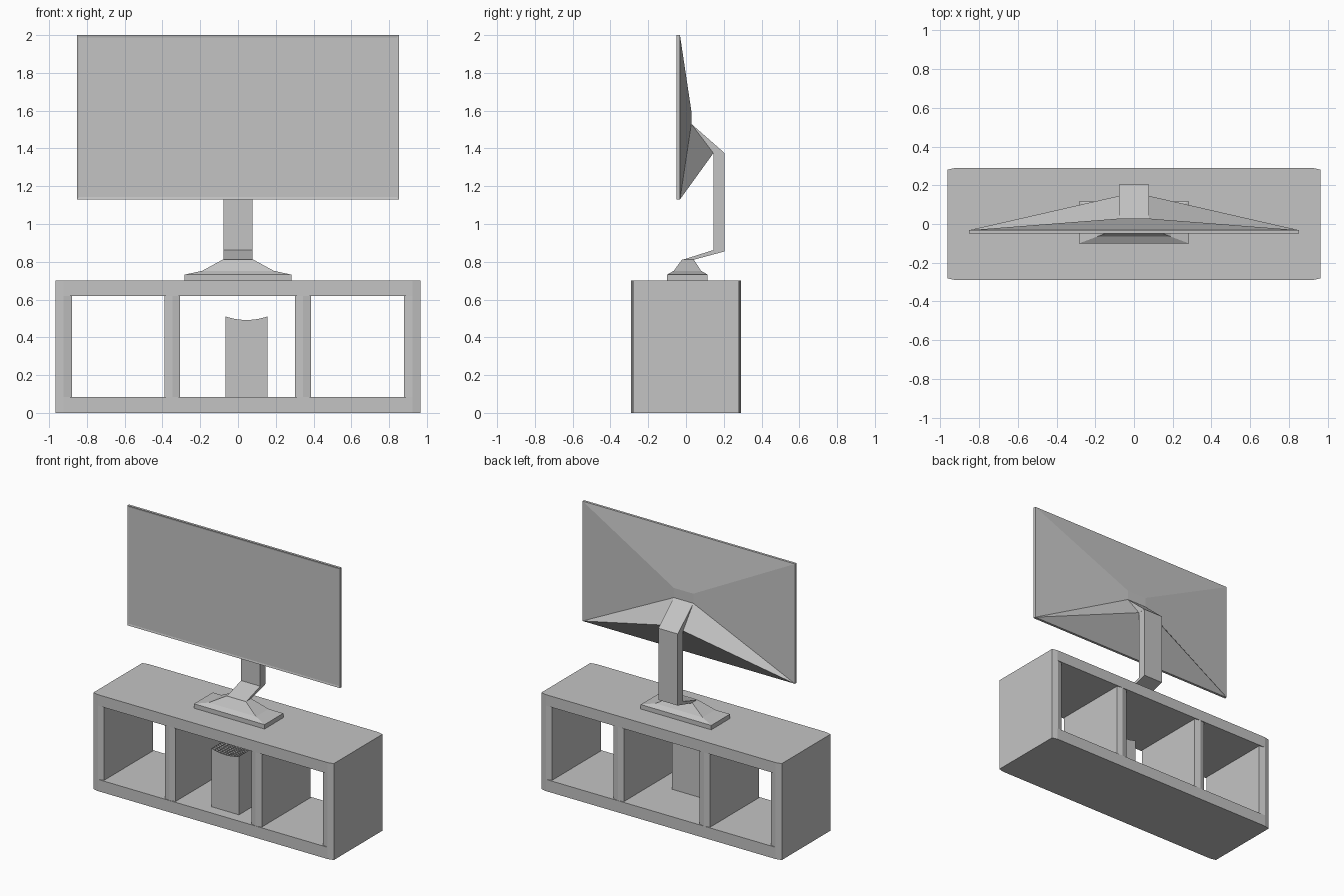
import bpy, bmesh, math

if "Cube" in bpy.data.objects:
    bpy.data.objects.remove(bpy.data.objects["Cube"])

grey = bpy.data.materials.new("plain_grey")
grey.diffuse_color = (0.55, 0.55, 0.55, 1)
grey.use_nodes = True
grey.node_tree.nodes["Principled BSDF"].inputs["Base Color"].default_value = grey.diffuse_color


def finish(name, bm):
    bmesh.ops.recalc_face_normals(bm, faces=bm.faces)
    me = bpy.data.meshes.new(name)
    bm.to_mesh(me)
    bm.free()
    me.materials.append(grey)
    ob = bpy.data.objects.new(name, me)
    bpy.context.collection.objects.link(ob)
    return ob


def loft(rings):
    """Join closed rings of equal length and cap both ends."""
    bm = bmesh.new()
    rows = [[bm.verts.new(p) for p in r] for r in rings]
    n = len(rows[0])
    for a, b in zip(rows, rows[1:]):
        for i in range(n):
            j = (i + 1) % n
            bm.faces.new((a[i], a[j], b[j], b[i]))
    bm.faces.new(rows[0])
    bm.faces.new(rows[-1])
    return bm


def prism_z(name, outline, z0, z1):
    return finish(name, loft([[(x, y, z) for x, y in outline] for z in (z0, z1)]))


def prism_x(name, outline, x0, x1):
    return finish(name, loft([[(x, y, z) for y, z in outline] for x in (x0, x1)]))


def rect(x0, x1, y0, y1):
    return [(x0, y0), (x1, y0), (x1, y1), (x0, y1)]


# Cabinet boards with clipped corners
W, D = 0.965, 0.29
board = [(-W, -D + .01), (-W + .042, -D), (W - .042, -D), (W, -D + .01),
         (W, D - .01), (W - .042, D), (-W + .042, D), (-W, D - .01)]
prism_z("cabinet_bottom", board, 0, 0.085)
prism_z("cabinet_top", board, 0.62, 0.70)

# Cabinet uprights, with a shallow ridge on the front and back edges
for name, x0, x1 in (("cabinet_left_side", -W, -.88), ("left_divider", -.39, -.306),
                     ("right_divider", .303, .387), ("cabinet_right_side", .88, W)):
    m = (x0 + x1) / 2
    prism_z(name, [(x0, -D + .01), (m, -D), (x1, -D + .01),
                   (x1, D - .01), (m, D), (x0, D - .01)], 0.085, 0.62)

# Stand base, stepped and tapering
levels = ((.283, -.10, .115, .70), (.283, -.10, .115, .732),
          (.19, -.065, .08, .752), (.078, -.02, .04, .813))
finish("stand_base", loft([[(x, y, z) for x, y in rect(-w, w, y0, y1)]
                           for w, y0, y1, z in levels]))

# Bent stand neck
prism_x("stand_neck", [(-.02, .81), (.03, .808), (.205, .855), (.205, 1.375),
                       (.145, 1.375), (.145, .862)], -.077, .077)

# Screen panel with a recessed display
bm = loft([[(x, y, z) for x, z in rect(-.853, .853, 1.13, 2.0)] for y in (-.05, -.032)])
bmesh.ops.recalc_face_normals(bm, faces=bm.faces)
front = [f for f in bm.faces if f.normal.y < -.9]
bmesh.ops.inset_region(bm, faces=front, thickness=.017, depth=-.003)
finish("screen_panel", bm)

# Screen back: faceted shell with a mounting hump, mirrored left to right
bm = bmesh.new()
pts = {"T": (.853, -.032, 2.0), "L": (.853, -.032, 1.13), "U": (.078, .028, 1.60),
       "A": (.078, .028, 1.53), "B": (.078, .205, 1.375), "C": (.078, .145, 1.375)}
R = {k: bm.verts.new(p) for k, p in pts.items()}
M = {k: bm.verts.new((-p[0], p[1], p[2])) for k, p in pts.items()}
for S in (R, M):
    for tri in ("TLA", "TAU", "LCA", "ABC"):
        bm.faces.new([S[k] for k in tri])
for a, b in ("TU", "UA", "AB", "BC", "CL", "LT"):
    bm.faces.new((R[a], R[b], M[b], M[a]))
finish("screen_back", bm)

# Console tower with a dished, vented top
X0, X1, Y0, Y1, NX, NY = -.065, .155, -.21, -.06, 10, 7
xs = [X0 + (X1 - X0) * i / NX for i in range(NX + 1)]
dish = [(x, .492 + .018 * (2 * i / NX - 1) ** 2) for i, x in enumerate(xs)]
outline = [(X1, .085), (X0, .085)] + dish
bm = loft([[(x, Y0 + (Y1 - Y0) * j / NY, z) for x, z in outline] for j in range(NY + 1)])
bmesh.ops.recalc_face_normals(bm, faces=bm.faces)
vents = [f for f in bm.faces if f.normal.z > .5]
bmesh.ops.inset_individual(bm, faces=vents, thickness=.004, depth=-.008)
finish("console_tower", bm)

# Disc slot on the console front
prism_z("console_slot", rect(-.043, -.036, Y0 - .003, Y0 + .002), .12, .235)
